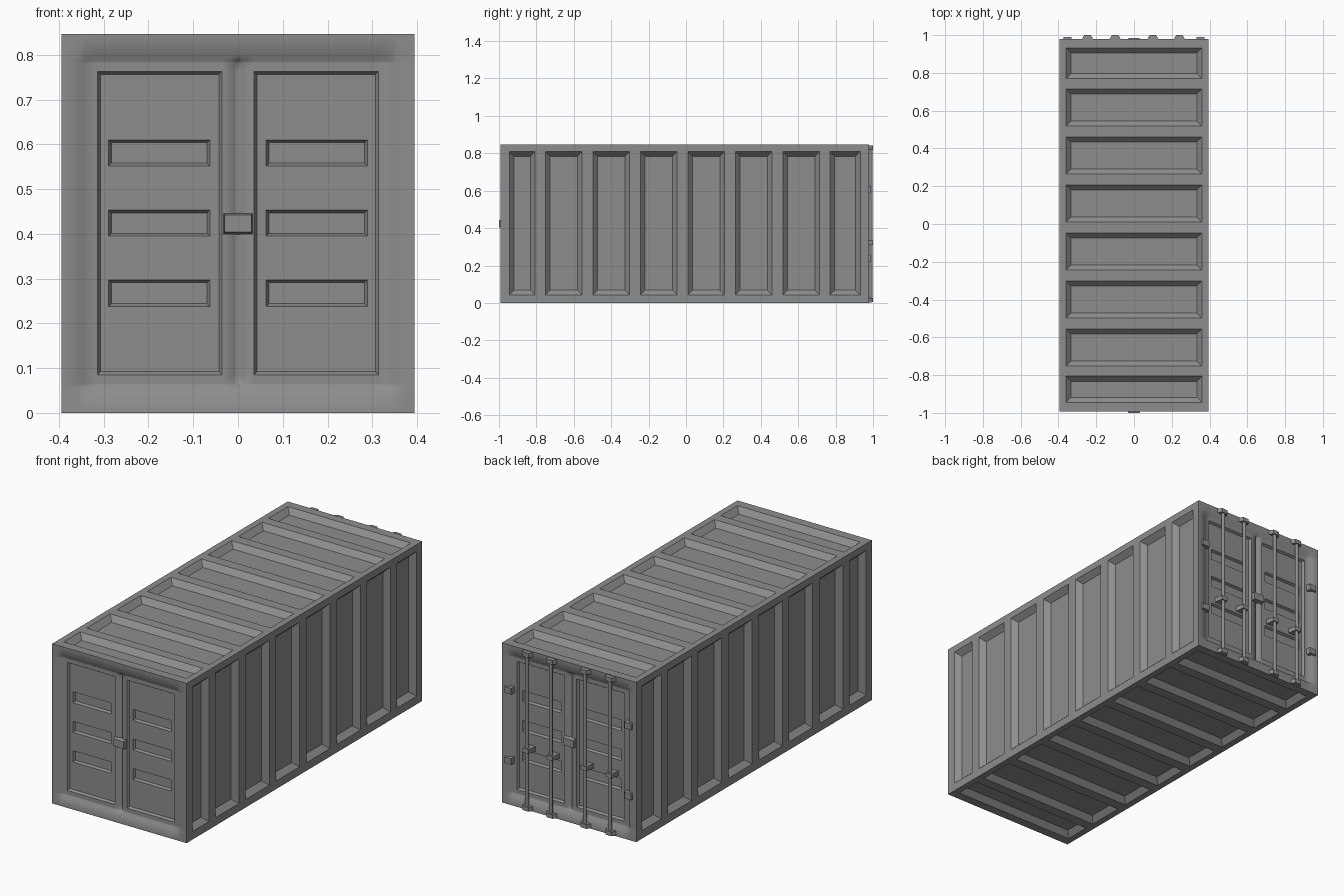
import bpy
import bmesh
from mathutils import Vector as V

cube = bpy.data.objects.get("Cube")
if cube:
    bpy.data.objects.remove(cube)

# Single painted-steel grey
steel = bpy.data.materials.new("steel_grey")
steel.use_nodes = True
GREY = (0.27, 0.27, 0.27, 1)
steel.diffuse_color = GREY
steel.node_tree.nodes["Principled BSDF"].inputs["Base Color"].default_value = GREY

X, Y, Z = V((1, 0, 0)), V((0, 1, 0)), V((0, 0, 1))
W, H, FRONT, BACK = 0.394, 0.846, -0.993, 0.979   # half width, height, end planes


def finish(bm, name):
    mesh = bpy.data.meshes.new(name)
    bm.to_mesh(mesh)
    bm.free()
    mesh.materials.append(steel)
    obj = bpy.data.objects.new(name, mesh)
    bpy.context.collection.objects.link(obj)
    return obj


def grid(bm, u, v, out, us, vs, depth=lambda a, b: 0, smooth=False):
    """Grid of quads on the plane at distance out along u x v, sunk by depth."""
    n = u.cross(v)
    rows = [[bm.verts.new(u * a + v * b + n * (out - depth(a, b))) for a in us] for b in vs]
    cells = {}
    for j in range(len(vs) - 1):
        for i in range(len(us) - 1):
            f = bm.faces.new((rows[j][i], rows[j][i + 1], rows[j + 1][i + 1], rows[j + 1][i]))
            f.smooth = smooth
            f.normal_update()
            cells[i, j] = f
    return cells


def sink(bm, faces, inset, depth):
    for f in faces:
        f.smooth = False
    bmesh.ops.inset_individual(bm, faces=faces, thickness=inset, depth=-depth, use_even_offset=True)


# Corrugation: eight panels along the length
body = bmesh.new()
ribs = [FRONT, -0.945, -0.806]
for k in range(6):
    start = -0.752 + 0.254 * k
    ribs += [start, start + 0.197]
ribs += [0.769, 0.932, BACK]
flipped = [-y for y in reversed(ribs)]
side_z = [0, 0.043, 0.81, H]
roof_x = [-W, -0.36, 0.36, W]

# Side walls, roof and floor
for u, cuts in ((Y, ribs), (-Y, flipped)):
    cells = grid(body, u, Z, W, cuts, side_z)
    sink(body, [cells[i, 1] for i in range(1, 17, 2)], 0.026, 0.028)
for u, out in ((X, H), (-X, 0)):
    cells = grid(body, u, Y, out, roof_x, ribs)
    sink(body, [cells[1, j] for j in range(1, 17, 2)], 0.027, 0.028)

# End walls with a recessed pair of doors
RECESS, STEP = 0.013, 0.012
half = [0.008, 0.036, 0.314, 0.342, 0.355, W]
end_x = [-a for a in reversed(half)] + [0] + half
end_z = [0, 0.05, 0.06, 0.066, 0.085, 0.763, 0.781, 0.787, 0.8, H]
slot_z = [0.092, 0.238, 0.297, 0.395, 0.453, 0.552, 0.61, 0.756]


def end_depth(a, b):
    if abs(a) > 0.343 or not 0.059 < b < 0.788:
        return 0
    groove = a == 0 and 0.065 < b < 0.782
    return RECESS + (0.02 if groove else 0)


for u, out in ((X, -FRONT), (-X, BACK)):
    cells = grid(body, u, Z, out, end_x, end_z, end_depth, True)
    doors = [cells[3, 4], cells[8, 4]]
    sink(body, doors, 0.007, STEP)
    bmesh.ops.delete(body, geom=doors, context='FACES_ONLY')
    # Door panels with three slots each
    for s in (-1, 1):
        xs = sorted(s * a for a in (0.043, 0.063, 0.289, 0.307))
        panel = grid(body, u, Z, out - RECESS - STEP, xs, slot_z)
        sink(body, [panel[1, j] for j in (1, 3, 5)], 0.006, 0.013)

bmesh.ops.remove_doubles(body, verts=body.verts[:], dist=1e-5)
finish(body, "container_body")


def block(name, u, x, z, w, h, base, top, tw, th):
    """Tapered block standing out from an end wall."""
    bm = bmesh.new()
    n = u.cross(Z)
    rings = []
    for out, a, b in ((base, w / 2, h / 2), (top, tw / 2, th / 2)):
        rings.append([bm.verts.new(u * (x + sx * a) + Z * (z + sz * b) + n * out)
                      for sx, sz in ((-1, -1), (1, -1), (1, 1), (-1, 1))])
    bm.faces.new(rings[0][::-1])
    bm.faces.new(rings[1])
    for i in range(4):
        k = (i + 1) % 4
        bm.faces.new((rings[0][i], rings[0][k], rings[1][k], rings[1][i]))
    return finish(bm, name)


# Lock boxes on both ends
block("front_lock", X, 0, 0.423, 0.067, 0.048, 0.975, 1.0, 0.06, 0.038)
block("back_lock", -X, 0, 0.423, 0.067, 0.048, BACK - 0.02, BACK + 0.007, 0.06, 0.038)

# Locking rods with brackets on the back
for n, x in enumerate((-0.246, -0.1, 0.1, 0.24)):
    bm = bmesh.new()
    bmesh.ops.create_cone(bm, cap_ends=True, segments=12, radius1=0.009, radius2=0.009, depth=0.82)
    bmesh.ops.translate(bm, verts=bm.verts[:], vec=(x, BACK + 0.009, H / 2))
    rod = finish(bm, f"locking_rod_{n}")
    for f in rod.data.polygons:
        f.use_smooth = len(f.vertices) == 4
    for part, z in (("lower", 0.015), ("upper", 0.831)):
        block(f"{part}_bracket_{n}", -X, -x, z, 0.064, 0.024, BACK - 0.005, 1.0, 0.034, 0.022)
    block(f"rod_handle_{n}", -X, -x, 0.322, 0.054, 0.026, BACK - 0.03, 1.0, 0.034, 0.022)

# Door hinges on the back
for n, (x, z) in enumerate([(s * 0.352, z) for s in (-1, 1) for z in (0.236, 0.608)]):
    block(f"door_hinge_{n}", -X, -x, z, 0.044, 0.036, BACK - 0.015, BACK + 0.011, 0.04, 0.032)
